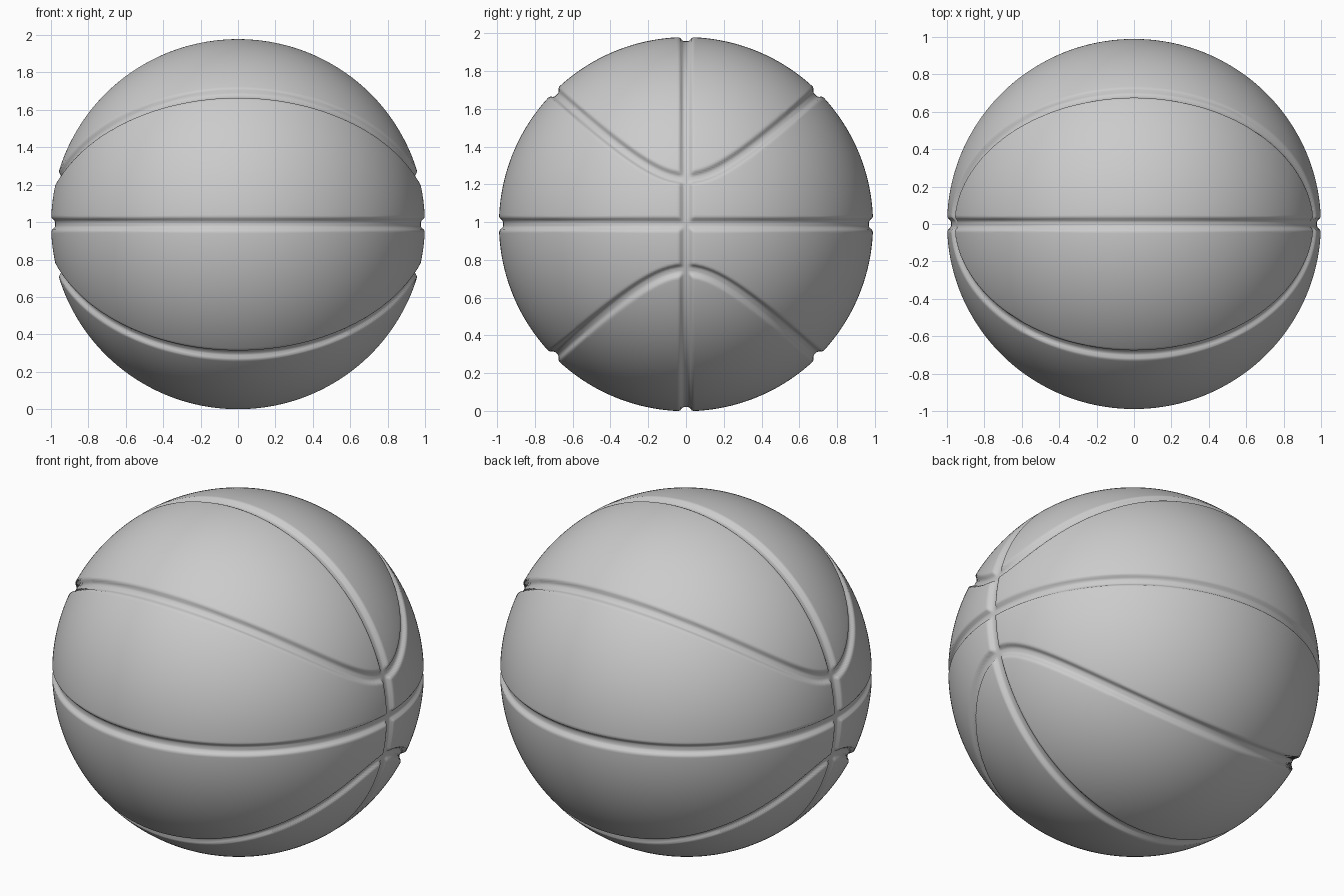
import bpy, bmesh
from math import tan, pi, sqrt
from mathutils import Vector

if "Cube" in bpy.data.objects:
    bpy.data.objects.remove(bpy.data.objects["Cube"])

N = 154                          # divisions along each cube edge
SCALE = Vector((1.0, 0.99, 0.99))
HALF_WIDTH, FLOOR, DEPTH = 0.038, 0.013, 0.022
B, C = 0.88, 0.06                # curved seams lie where z^2 - B y^2 = C


def seam_distance(n):
    """Distance on the unit sphere to the nearest seam."""
    grad = Vector((0, -2 * B * n.y, 2 * n.z))
    grad -= n * grad.dot(n)
    f = n.z * n.z - B * n.y * n.y - C
    curved = abs(f) / max(grad.length, 0.05)
    return min(abs(n.y), abs(n.z), curved)


def radius(n):
    """Panel surface with a rounded channel along each seam."""
    t = (HALF_WIDTH - seam_distance(n)) / (HALF_WIDTH - FLOOR)
    t = max(0.0, min(1.0, t))
    return 1.0 - DEPTH * t * t * (3 - 2 * t)


# ball: evenly spherified cube, with the seams pressed in
bm = bmesh.new()
bmesh.ops.create_cube(bm, size=2)
bmesh.ops.subdivide_edges(bm, edges=bm.edges[:], cuts=N - 1, use_grid_fill=True)
for v in bm.verts:
    n = Vector([tan(c * pi / 4) for c in v.co]).normalized()
    p = n * radius(n)
    v.co = Vector((p.x * SCALE.x, p.y * SCALE.y, p.z * SCALE.z))
low = min(v.co.z for v in bm.verts)
bmesh.ops.translate(bm, verts=bm.verts[:], vec=(0, 0, -low))
for f in bm.faces:
    f.smooth = True
mesh = bpy.data.meshes.new("ball")
bm.to_mesh(mesh)
bm.free()
ball = bpy.data.objects.new("ball", mesh)
bpy.context.collection.objects.link(ball)
